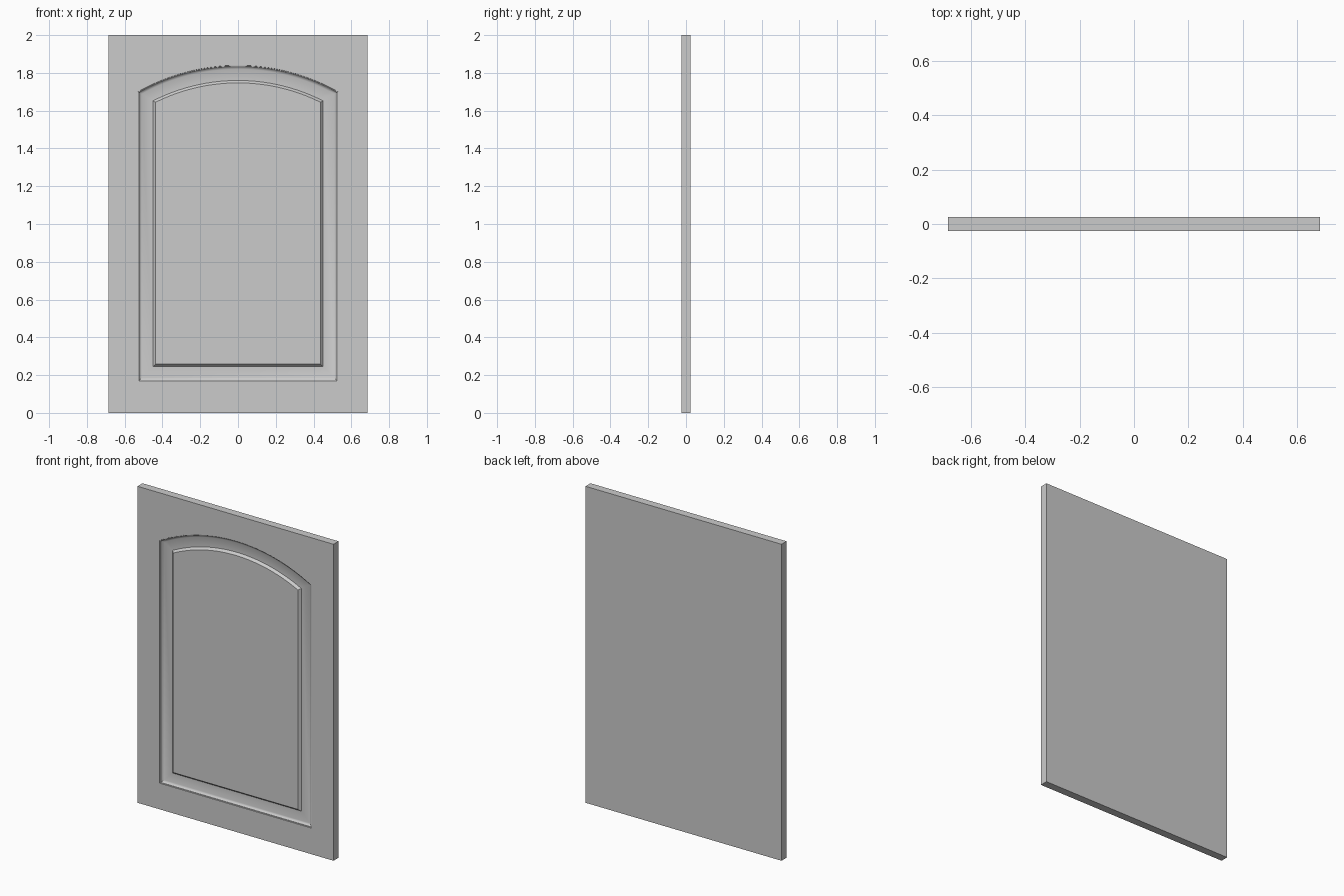
import bpy, bmesh, math

if "Cube" in bpy.data.objects:
    bpy.data.objects.remove(bpy.data.objects["Cube"])

W, H, T = 0.685, 2.0, 0.025          # half width, height, half thickness
PX, PZ, CORNER, APEX = 0.53, 0.165, 1.70, 1.84   # arched panel outline
SEG = 32
SAG = APEX - CORNER
R = (PX * PX + SAG * SAG) / (2 * SAG)
CZ = APEX - R


def arched_loop(inset, depth):
    """Arched outline moved inward by inset and sunk by depth."""
    x, r = PX - inset, R - inset
    a = math.asin(x / r)
    pts = [(-x, PZ + inset), (x, PZ + inset)]
    for i in range(SEG + 1):
        t = a - 2 * a * i / SEG
        pts.append((r * math.sin(t), CZ + r * math.cos(t)))
    return [(px, -T + depth, pz) for px, pz in pts]


def slab_loop(y):
    """Rectangular slab outline with the same point count."""
    pts = [(-W, y, 0), (W, y, 0)]
    for px, _, _ in arched_loop(0, 0)[2:]:
        pts.append((px * W / PX, y, H))
    return pts


# Moulding cross-section: small step, cove, flat channel, raised centre bevel
profile = [(0, 0), (0.001, 0.003), (0.005, 0.004), (0.008, 0.008),
           (0.013, 0.012), (0.020, 0.015), (0.080, 0.015), (0.093, 0.0)]
loops = [slab_loop(T), slab_loop(-T)] + [arched_loop(*p) for p in profile]

# Door: bridge successive outlines from the back to the centre panel
bm = bmesh.new()
rings = [[bm.verts.new(p) for p in loop] for loop in loops]
for a, b in zip(rings, rings[1:]):
    for i in range(len(a)):
        j = (i + 1) % len(a)
        bm.faces.new((a[i], a[j], b[j], b[i]))
bm.faces.new(rings[0][::-1])
bm.faces.new(rings[-1])
bmesh.ops.recalc_face_normals(bm, faces=bm.faces)
mesh = bpy.data.meshes.new("cabinet_door")
bm.to_mesh(mesh)
bm.free()
door = bpy.data.objects.new("cabinet_door", mesh)
bpy.context.collection.objects.link(door)
bpy.context.view_layer.objects.active = door
door.select_set(True)
bpy.ops.object.shade_smooth_by_angle(angle=math.radians(25))
